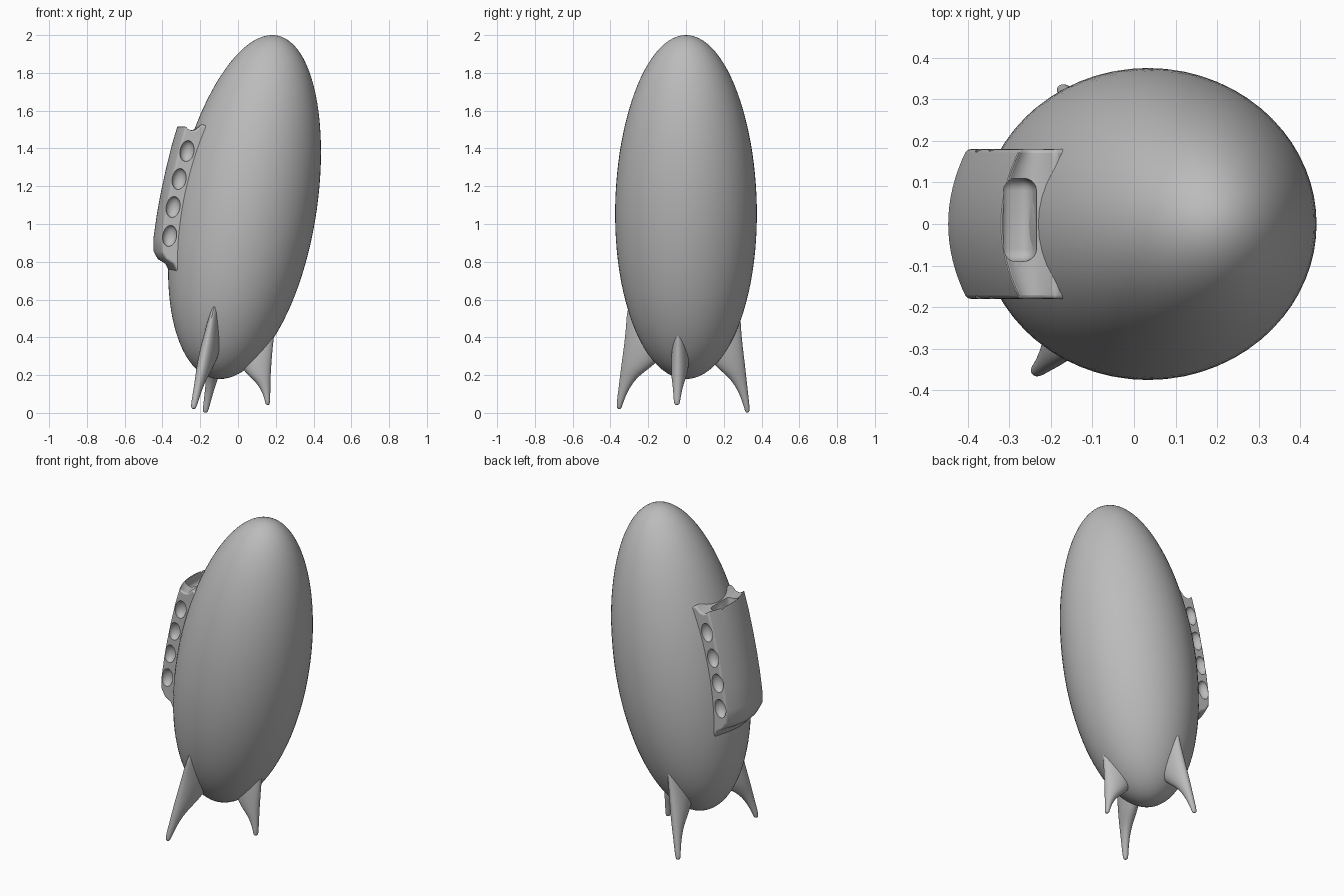
import bpy, bmesh, math
from mathutils import Vector, Matrix

cube = bpy.data.objects.get("Cube")
if cube:
    bpy.data.objects.remove(cube)

GREY = (0.5, 0.5, 0.5, 1.0)
mat = bpy.data.materials.new("plain grey")
mat.use_nodes = True
mat.diffuse_color = GREY
mat.node_tree.nodes["Principled BSDF"].inputs["Base Color"].default_value = GREY

LEAN = math.radians(10.4)
CENTRE = Vector((0.04, 0, 1.09))
FRAME = Matrix.Translation(CENTRE) @ Matrix.Rotation(LEAN, 4, 'Y')
LENGTH, RADIUS = 0.923, 0.375


def finish(name, bm, angle=40):
    """Turn a bmesh into a grey, smooth shaded object."""
    bmesh.ops.recalc_face_normals(bm, faces=bm.faces)
    mesh = bpy.data.meshes.new(name)
    bm.to_mesh(mesh)
    bm.free()
    mesh.materials.append(mat)
    obj = bpy.data.objects.new(name, mesh)
    bpy.context.collection.objects.link(obj)
    shade(obj, angle)
    return obj


def shade(obj, angle):
    bpy.ops.object.select_all(action='DESELECT')
    obj.select_set(True)
    bpy.context.view_layer.objects.active = obj
    bpy.ops.object.shade_smooth_by_angle(angle=math.radians(angle))


def loft(rings):
    """Skin a list of closed rings and cap both ends."""
    bm = bmesh.new()
    rows = [[bm.verts.new(p) for p in ring] for ring in rings]
    n = len(rows[0])
    for a, b in zip(rows, rows[1:]):
        for i in range(n):
            j = (i + 1) % n
            bm.faces.new((a[i], a[j], b[j], b[i]))
    bm.faces.new(rows[0])
    bm.faces.new(rows[-1])
    return bm


# Hull: leaning ellipsoid, slightly fuller toward the tail
bm = bmesh.new()
bmesh.ops.create_uvsphere(bm, u_segments=64, v_segments=48, radius=1)
for v in bm.verts:
    girth = RADIUS * (1 - 0.04 * v.co.z)
    v.co = FRAME @ Vector((v.co.x * girth, v.co.y * girth, v.co.z * LENGTH))
finish("hull", bm)

# Three tail fins: height step, inner edge, outer edge, half thickness
STATIONS = [(-1, .3, .86, .015), (-.6, .2, .88, .04), (-.3, .2, .91, .05),
            (0, .45, .945, .045), (.25, .7, .96, .032), (.6, .85, .985, .022),
            (.9, .92, 1.01, .017), (1, .94, 1.0, .012)]
ROOT = -0.86


def fin(name, tip):
    tip = FRAME.inverted() @ Vector(tip)
    reach = math.hypot(tip.x, tip.y)
    out = Vector((tip.x, tip.y, 0)) / reach
    side = Vector((-out.y, out.x, 0))
    rings = []
    for s, inner, outer, thick in STATIONS:
        height = ROOT + ((tip.z - ROOT) * s if s > 0 else -0.36 * s)
        mid, half = (inner + outer) / 2 * reach, (outer - inner) / 2 * reach
        ring = []
        for k in range(12):
            a = math.tau * k / 12
            p = out * (mid + half * math.cos(a)) + side * thick * math.sin(a)
            ring.append(FRAME @ (p + Vector((0, 0, height))))
        rings.append(ring)
    obj = finish(name, loft(rings), 80)
    sub = obj.modifiers.new("smooth", 'SUBSURF')
    sub.levels = sub.render_levels = 2


fin("right_front_fin", (-.24, -.365, .02))
fin("right_back_fin", (-.175, .335, 0))
fin("left_fin", (.165, -.05, .04))

# Gondola: side outline swept across the width with a bowed outer face
OUTLINE = [(-.32, 1.52), (-.30, 1.503), (-.27, 1.495), (-.235, 1.5),
           (-.19, 1.53), (-.05, 1.45), (-.15, .85), (-.3, .7), (-.36, .74),
           (-.385, .79), (-.425, .815), (-.447, .855), (-.447, .93),
           (-.43, 1.05), (-.41, 1.16), (-.382, 1.29), (-.35, 1.42)]
WIDE = 0.18
rings = []
for k in range(17):
    y = WIDE * (k / 8 - 1)
    bow = 0.045 * (y / WIDE) ** 2
    rings.append([(x + bow * min(1, max(0, (-.2 - x) / .12)), y, z)
                  for x, z in OUTLINE])
gondola = finish("gondola", loft(rings))
bevel = gondola.modifiers.new("soft_edges", 'BEVEL')
bevel.width, bevel.segments, bevel.limit_method = 0.012, 3, 'ANGLE'
bevel.angle_limit = math.radians(50)


def cut(target, cutter):
    mod = target.modifiers.new(cutter.name, 'BOOLEAN')
    mod.operation, mod.solver, mod.object = 'DIFFERENCE', 'EXACT', cutter
    bpy.context.view_layer.objects.active = target
    bpy.ops.object.modifier_apply(modifier=mod.name)
    bpy.data.objects.remove(cutter)


bpy.context.view_layer.objects.active = gondola
bpy.ops.object.modifier_apply(modifier=bevel.name)

# Four oval porthole dents on each side
PORTS = [(-.27, 1.386), (-.312, 1.238), (-.344, 1.09), (-.362, .937)]
for side in (-1, 1):
    for x, z in PORTS:
        bm = bmesh.new()
        bmesh.ops.create_uvsphere(bm, u_segments=24, v_segments=16, radius=1)
        bm.transform(Matrix.Translation((x, side * WIDE, z))
                     @ Matrix.Rotation(LEAN, 4, 'Y')
                     @ Matrix.Diagonal((.037, .035, .056, 1)))
        cut(gondola, finish("porthole_cutter", bm))

# Rounded intake pocket in the gondola top
bm = bmesh.new()
bmesh.ops.create_cube(bm, size=1)
bm.transform(Matrix.Translation((-.275, .01, 1.5)) @ Matrix.Rotation(LEAN, 4, 'Y')
             @ Matrix.Diagonal((.08, .2, .13, 1)))
bmesh.ops.bevel(bm, geom=bm.edges[:], offset=.03, segments=5, profile=.5,
                affect='EDGES')
cut(gondola, finish("intake_cutter", bm))
shade(gondola, 40)
